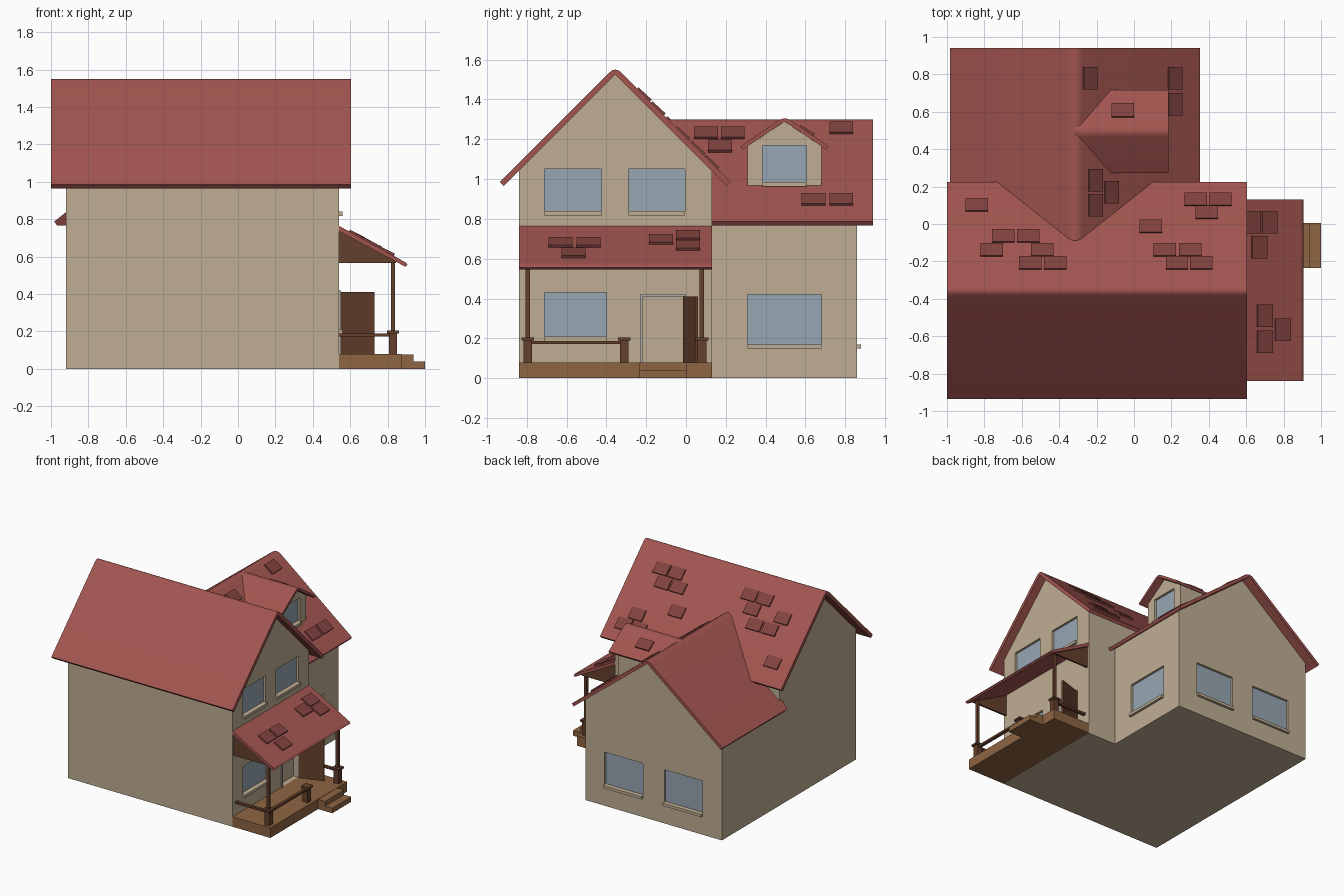
import bpy, bmesh, math
from mathutils import Matrix, Vector

if "Cube" in bpy.data.objects:
    bpy.data.objects.remove(bpy.data.objects["Cube"])


def material(name, rgb):
    m = bpy.data.materials.new(name)
    m.diffuse_color = (*rgb, 1)
    m.use_nodes = True
    m.node_tree.nodes["Principled BSDF"].inputs["Base Color"].default_value = m.diffuse_color
    return m


WALL = material("plaster", (0.52, 0.42, 0.29))
ROOF = material("roof_red", (0.36, 0.09, 0.08))
TILE = material("tile_red", (0.22, 0.055, 0.05))
DECK = material("deck_wood", (0.27, 0.13, 0.055))
WOOD = material("dark_wood", (0.13, 0.05, 0.025))
GLASS = material("glass", (0.31, 0.38, 0.45))
FRAME = material("frame_grey", (0.45, 0.43, 0.40))


def finish(name, bm, mat, smooth=False):
    bmesh.ops.recalc_face_normals(bm, faces=bm.faces)
    me = bpy.data.meshes.new(name)
    bm.to_mesh(me)
    bm.free()
    me.materials.append(mat)
    ob = bpy.data.objects.new(name, me)
    bpy.context.collection.objects.link(ob)
    bpy.context.view_layer.objects.active = ob
    if smooth:
        bpy.ops.object.select_all(action='DESELECT')
        ob.select_set(True)
        bpy.ops.object.shade_smooth_by_angle(angle=math.radians(35))
    return ob


def box(name, lo, hi, mat, matrix=Matrix()):
    lo, hi = Vector(lo), Vector(hi)
    bm = bmesh.new()
    bmesh.ops.create_cube(bm, size=1, matrix=matrix @ Matrix.Translation((lo + hi) / 2)
                          @ Matrix.Diagonal((*(hi - lo), 1)))
    return finish(name, bm, mat)


def prism(name, pts, axis, a, b, mat, smooth=False):
    """Extrude a (u, z) profile along x or y; a may depend on z."""
    bm = bmesh.new()

    def ring(end):
        vs = []
        for u, z in pts:
            t = end(z) if callable(end) else end
            vs.append(bm.verts.new((t, u, z) if axis == 'x' else (u, t, z)))
        return vs
    r0, r1 = ring(a), ring(b)
    n = len(pts)
    for i in range(n):
        j = (i + 1) % n
        bm.faces.new((r0[i], r0[j], r1[j], r1[i]))
    caps = [bm.faces.new(r0), bm.faces.new(r1)]
    bmesh.ops.triangulate(bm, faces=caps)
    return finish(name, bm, mat, smooth)


def gable(c, half, eave, slope):
    """Wall outline with a pitched top."""
    return [(c - half, 0), (c + half, 0), (c + half, eave), (c, eave + half * slope), (c - half, eave)]


def roof_profile(c, apex, half, slope, t, r):
    """Pitched roof section with a rounded ridge."""
    th = math.atan(slope)
    ez = apex - slope * half
    arc = []
    for i in range(7):
        k = i / 6
        u = r * (2 * k - 1)
        arc.append((c + u, apex - slope * r * ((1 - k) ** 2 + k ** 2)))
    iu, iz = half - t * math.sin(th), ez - t * math.cos(th)
    return [(c - half, ez)] + arc + [(c + half, ez), (c + iu, iz),
                                     (c, apex - t / math.cos(th)), (c - iu, iz)]


def span(axis, f0, f1, u0, u1, z0, z1):
    if axis == 'x':
        return (f0, u0, z0), (f1, u1, z1)
    return (u0, f0, z0), (u1, f1, z1)


def recess(wall, axis, face, u0, u1, z0, z1, depth):
    cut = box("opening_cutter", *span(axis, face - depth, face + 0.05, u0, u1, z0, z1), WALL)
    cut.hide_render = True
    mod = wall.modifiers.new("opening", 'BOOLEAN')
    mod.object, mod.solver = cut, 'EXACT'
    bpy.context.view_layer.objects.active = wall
    bpy.ops.object.modifier_apply(modifier=mod.name)
    bpy.data.objects.remove(cut)


def window(name, wall, axis, face, u0, u1, z0, z1):
    recess(wall, axis, face, u0, u1, z0, z1, 0.025)
    box(name + "_glass", *span(axis, face - 0.03, face - 0.018, u0, u1, z0, z1), GLASS)
    box(name + "_sill", *span(axis, face - 0.02, face + 0.02, u0, u1, z0 - 0.022, z0), WALL)


# Walls of the main block, the wing and the dormer
main = prism("main_walls", gable(-0.355, 0.485, 1.04, 1.0), 'x', -0.92, 0.54, WALL)
wing = prism("wing_walls", gable(-0.315, 0.605, 0.81, 0.79), 'y', 0.13, 0.86, WALL)
dormer_pts = [(0.31, 0.92), (0.68, 0.92), (0.68, 1.165), (0.495, 1.29), (0.31, 1.165)]
dormer = prism("dormer_walls", dormer_pts, 'x',
               lambda z: min(0.1, -0.32 + (1.31 - z) / 0.79), 0.125, WALL)

# Windows
window("upper_window_a", main, 'x', 0.54, -0.71, -0.425, 0.84, 1.05)
window("upper_window_b", main, 'x', 0.54, -0.29, -0.005, 0.84, 1.05)
window("porch_window", main, 'x', 0.54, -0.71, -0.40, 0.21, 0.43)
window("wing_window", wing, 'x', 0.29, 0.31, 0.68, 0.17, 0.42)
window("back_window_a", wing, 'y', 0.86, -0.22, 0.12, 0.17, 0.43)
window("back_window_b", wing, 'y', 0.86, -0.75, -0.41, 0.17, 0.43)
window("dormer_window", dormer, 'x', 0.125, 0.385, 0.605, 0.985, 1.17)

# Doorway, frame and open door
recess(main, 'x', 0.54, -0.22, -0.01, 0.08, 0.41, 0.04)
box("door_frame_left", (0.53, -0.23, 0.08), (0.55, -0.218, 0.42), FRAME)
box("door_frame_right", (0.53, -0.012, 0.08), (0.55, 0.0, 0.42), FRAME)
box("door_frame_top", (0.53, -0.23, 0.408), (0.55, 0.0, 0.42), FRAME)
box("door", (0, -0.008, 0), (0.195, 0.008, 0.33), WOOD,
    Matrix.Translation((0.543, -0.008, 0.08)) @ Matrix.Rotation(math.radians(18), 4, 'Z'))

# Roofs
prism("main_roof", roof_profile(-0.355, 1.565, 0.58, 1.0, 0.028, 0.03),
      'x', -1.0, 0.605, ROOF, True)
prism("wing_roof", roof_profile(-0.315, 1.315, 0.668, 0.79, 0.025, 0.04),
      'y', lambda z: min(0.13, 0.13 - 0.26 * (z - 0.77) / 0.53), 0.94, ROOF, True)
prism("dormer_roof", roof_profile(0.495, 1.315, 0.222, 0.68, 0.02, 0.03),
      'x', lambda z: -0.33 + (1.31 - z) / 0.79, 0.185, ROOF, True)
prism("porch_roof", [(0.535, 0.767), (0.895, 0.57), (0.907, 0.556), (0.895, 0.546), (0.535, 0.738)],
      'y', -0.84, 0.13, ROOF)

# Porch roof end panels and front beam
for y in (-0.825, 0.10):
    prism("porch_end_panel", [(0.54, 0.565), (0.845, 0.565), (0.845, 0.574), (0.54, 0.738)],
          'y', y, y + 0.015, WOOD)

# Deck and steps
box("porch_deck", (0.54, -0.84, 0), (0.875, 0.13, 0.08), DECK)
box("upper_step", (0.875, -0.235, 0), (0.937, 0.005, 0.078), DECK)
box("lower_step", (0.937, -0.235, 0), (1.0, 0.005, 0.04), DECK)

# Pedestals, posts and rails
PX = 0.828
for y, tall in ((-0.795, True), (-0.31, False), (0.08, True)):
    box("pedestal", (PX - 0.022, y - 0.022, 0.08), (PX + 0.022, y + 0.022, 0.19), WOOD)
    box("pedestal_cap", (PX - 0.032, y - 0.032, 0.19), (PX + 0.032, y + 0.032, 0.205), WOOD)
    if tall:
        box("porch_post", (PX - 0.011, y - 0.011, 0.2), (PX + 0.011, y + 0.011, 0.585), WOOD)
        box("side_rail", (0.54, y - 0.012, 0.172), (PX, y + 0.012, 0.188), WOOD)
box("front_rail", (PX - 0.012, -0.795, 0.172), (PX + 0.012, -0.31, 0.188), WOOD)


# Scattered roof tiles, each slightly lifted at its lower edge
def tiles(name, spots, height, down, slope, length):
    ang = math.atan(slope) - 0.04
    rot = Matrix.Rotation(-ang, 4, 'X') if down == 'y' else Matrix.Rotation(ang, 4, 'Y')
    h = (0.06, length / 2, 0.007) if down == 'y' else (length / 2, 0.06, 0.007)
    for x, y in spots:
        m = Matrix.Translation((x, y, height(x, y) + 0.005)) @ rot
        box(name, [-v for v in h], h, TILE, m)


tiles("main_roof_tile", [(-0.84, 0.10), (-0.70, -0.065), (-0.565, -0.065), (-0.76, -0.14),
                         (-0.49, -0.14), (-0.555, -0.21), (-0.42, -0.21), (0.33, 0.13),
                         (0.46, 0.13), (0.39, 0.06), (0.09, -0.015), (0.165, -0.14),
                         (0.30, -0.14), (0.23, -0.21), (0.36, -0.21)],
      lambda x, y: 1.565 - (y + 0.355), 'y', 1.0, 0.09)
tiles("wing_roof_tile", [(-0.235, 0.78), (0.22, 0.78), (0.22, 0.64), (-0.205, 0.235),
                         (-0.12, 0.17), (-0.205, 0.10)],
      lambda x, y: 1.315 - 0.79 * (x + 0.315), 'x', 0.79, 0.09)
tiles("dormer_roof_tile", [(-0.06, 0.608)],
      lambda x, y: 1.315 - 0.68 * (y - 0.495), 'y', 0.68, 0.085)
tiles("porch_roof_tile", [(0.635, 0.01), (0.725, 0.01), (0.67, -0.125), (0.70, -0.49),
                          (0.70, -0.63), (0.795, -0.565)],
      lambda x, y: 0.767 - 0.547 * (x - 0.535), 'x', 0.547, 0.09)
